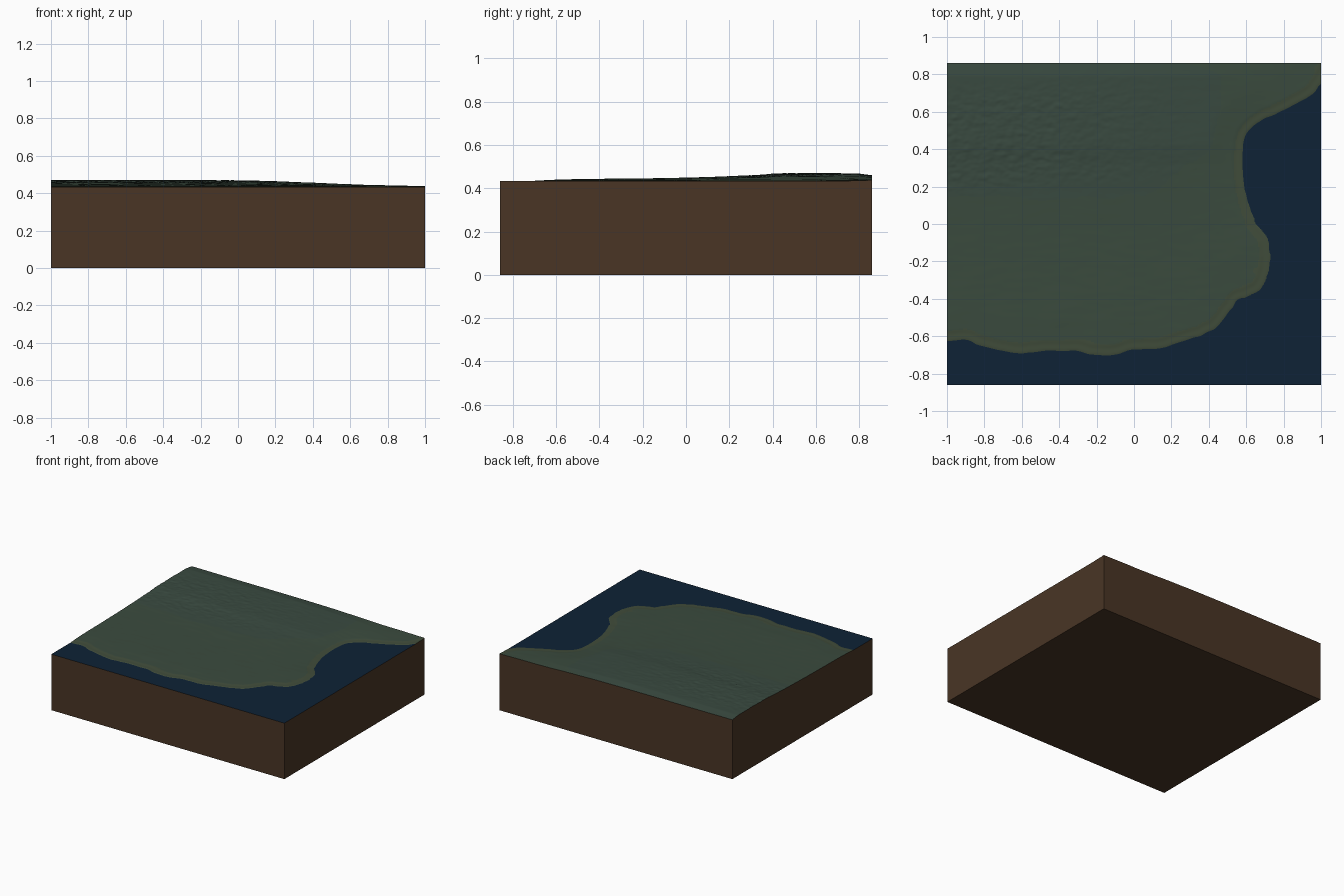
import bpy, bmesh, math
from mathutils import Vector, noise
from mathutils.kdtree import KDTree

if "Cube" in bpy.data.objects:
    bpy.data.objects.remove(bpy.data.objects["Cube"])

HX, HY, WATER = 1.0, 0.86, 0.434
NX, NY = 280, 240


def material(name, r, g, b):
    m = bpy.data.materials.new(name)
    m.diffuse_color = (r, g, b, 1)
    m.use_nodes = True
    m.node_tree.nodes["Principled BSDF"].inputs["Base Color"].default_value = m.diffuse_color
    return m


SHORE = material("olive shore", 0.052, 0.073, 0.043)
PLAIN = material("green lowland", 0.043, 0.070, 0.048)
UPLAND = material("grey green upland", 0.041, 0.068, 0.051)
SEA = material("deep blue sea", 0.0044, 0.0165, 0.037)
SOIL = material("brown soil", 0.067, 0.036, 0.0185)

# coastline, running from the left edge round to the right edge (land on its left)
COAST = [(-1.2, -.62), (-1, -.625), (-.9, -.62), (-.8, -.655), (-.64, -.69), (-.5, -.68),
         (-.32, -.68), (-.14, -.705), (0, -.67), (.14, -.665), (.3, -.615),
         (.43, -.56), (.52, -.455), (.56, -.405), (.65, -.37), (.705, -.3),
         (.73, -.18), (.71, -.075), (.645, .02), (.6, .155), (.578, .315),
         (.59, .45), (.645, .53), (.78, .6), (.94, .685), (1, .755), (1.1, .9)]


def catmull(pts, steps):
    out = []
    p = [Vector(q) for q in pts]
    for i in range(len(p) - 1):
        a, b, c, d = p[max(i - 1, 0)], p[i], p[i + 1], p[min(i + 2, len(p) - 1)]
        for k in range(steps):
            t = k / steps
            out.append(0.5 * (2 * b + (c - a) * t + (2 * a - 5 * b + 4 * c - d) * t * t
                              + (3 * b - a - 3 * c + d) * t ** 3))
    out.append(p[-1])
    return out


# fine shoreline with small natural wobbles
shore = []
for q in catmull(COAST, 24):
    n = Vector((q.x * 18, q.y * 18, 3.0))
    shore.append(q + Vector((noise.noise(n), noise.noise(n + Vector((9, 4, 1))))) * 0.006)
tree = KDTree(len(shore))
for i, q in enumerate(shore):
    tree.insert((q.x, q.y, 0), i)
tree.balance()


def coast_distance(x, y):
    """Signed distance to the shoreline, positive on land."""
    co, i, dist = tree.find((x, y, 0))
    t = shore[min(i + 1, len(shore) - 1)] - shore[max(i - 1, 0)]
    side = t.x * (y - co.y) - t.y * (x - co.x)
    return math.copysign(dist, side) if dist > 0.02 else side / t.length


def smooth(t):
    t = min(max(t, 0), 1)
    return t * t * (3 - 2 * t)


def lerp_table(table, v):
    for (a, fa), (b, fb) in zip(table, table[1:]):
        if v <= b:
            return fa + (fb - fa) * max(0, (v - a) / (b - a))
    return table[-1][1]


RISE_Y = [(-.7, .001), (-.5, .004), (-.2, .0075), (0, .011), (.2, .017), (.32, .021),
          (.42, .029), (.6, .031), (.79, .031), (.86, .021)]
FADE_X = [(-1, 1), (0, .97), (.2, .82), (.4, .58), (.55, .36), (.7, .18), (1, .06)]


def height(x, y):
    d = coast_distance(x, y)
    if d < 0:
        return WATER + max(d * 0.4, -0.004)
    h = lerp_table(RISE_Y, y) * lerp_table(FADE_X, x) * smooth(d / 0.22 + 0.1)
    h += 0.0015 * smooth(d / 0.012) + 0.0025 * smooth((d - 0.03) / 0.03)
    # gentle undulation everywhere, rugged hills in the back left
    p = Vector((x, y, 0))
    h += 0.0012 * noise.noise(p * 5) * smooth(d / 0.15)
    h += 0.0005 * noise.noise(Vector((x * 9, y * 26, 5))) * smooth(d / 0.1)
    mid = 0.5 + 0.05 * x
    rug = smooth((0.34 - abs(y - mid)) / 0.16) * smooth((0.6 - x) / 1.3) * smooth(d / 0.1)
    q = Vector((x * 20, y * 34, 1))
    h += 0.003 * rug * (noise.noise(q) + 0.6 * noise.noise(q * 2.1))
    return WATER + max(h, 0.0004)


def make_object(name, bm, mats):
    me = bpy.data.meshes.new(name)
    bm.to_mesh(me)
    bm.free()
    for m in mats:
        me.materials.append(m)
    ob = bpy.data.objects.new(name, me)
    bpy.context.collection.objects.link(ob)
    return ob


xs = [-HX + 2 * HX * i / NX for i in range(NX + 1)]
ys = [-HY + 2 * HY * j / NY for j in range(NY + 1)]
Z = [[height(x, y) for y in ys] for x in xs]

# land: height field kept only where it rises above the sea
bm = bmesh.new()
grid = [[bm.verts.new((x, y, Z[i][j])) for j, y in enumerate(ys)] for i, x in enumerate(xs)]
for i in range(NX):
    for j in range(NY):
        vs = [grid[i][j], grid[i + 1][j], grid[i + 1][j + 1], grid[i][j + 1]]
        if max(v.co.z for v in vs) > WATER:
            f = bm.faces.new(vs)
            f.smooth = True
            z = sum(v.co.z for v in vs) / 4
            f.material_index = 0 if z < WATER + 0.0045 else 1 if z < WATER + 0.019 else 2
bmesh.ops.delete(bm, geom=[v for v in bm.verts if not v.link_faces], context='VERTS')
# keep the outer rim from dipping below the sea
for v in bm.verts:
    if abs(v.co.x) > HX - 1e-5 or abs(v.co.y) > HY - 1e-5:
        v.co.z = max(v.co.z, WATER - 0.0005)
make_object("land", bm, [SHORE, PLAIN, UPLAND])

# sea: one flat sheet bounded by the shoreline
line = [q.copy() for q in shore if -HX < q.x < HX and q.y < HY]
line[0].x, line[-1].x = -HX, HX
bm = bmesh.new()
outline = [(-HX, -HY), (HX, -HY)] + [(q.x, q.y) for q in reversed(line)]
face = bm.faces.new([bm.verts.new((x, y, WATER)) for x, y in outline])
bmesh.ops.triangulate(bm, faces=[face])
make_object("sea", bm, [SEA])

# soil block: four walls following the terrain edge, plus the underside
bm = bmesh.new()
rim = ([(i, 0) for i in range(NX)] + [(NX, j) for j in range(NY)]
       + [(i, NY) for i in range(NX, 0, -1)] + [(0, j) for j in range(NY, 0, -1)])
low = [bm.verts.new((xs[i], ys[j], 0)) for i, j in rim]
top = [bm.verts.new((xs[i], ys[j], max(WATER, Z[i][j]))) for i, j in rim]
for k in range(len(rim)):
    n = (k + 1) % len(rim)
    bm.faces.new((low[k], low[n], top[n], top[k]))
bm.faces.new(list(reversed(low)))
make_object("soil_block", bm, [SOIL])
